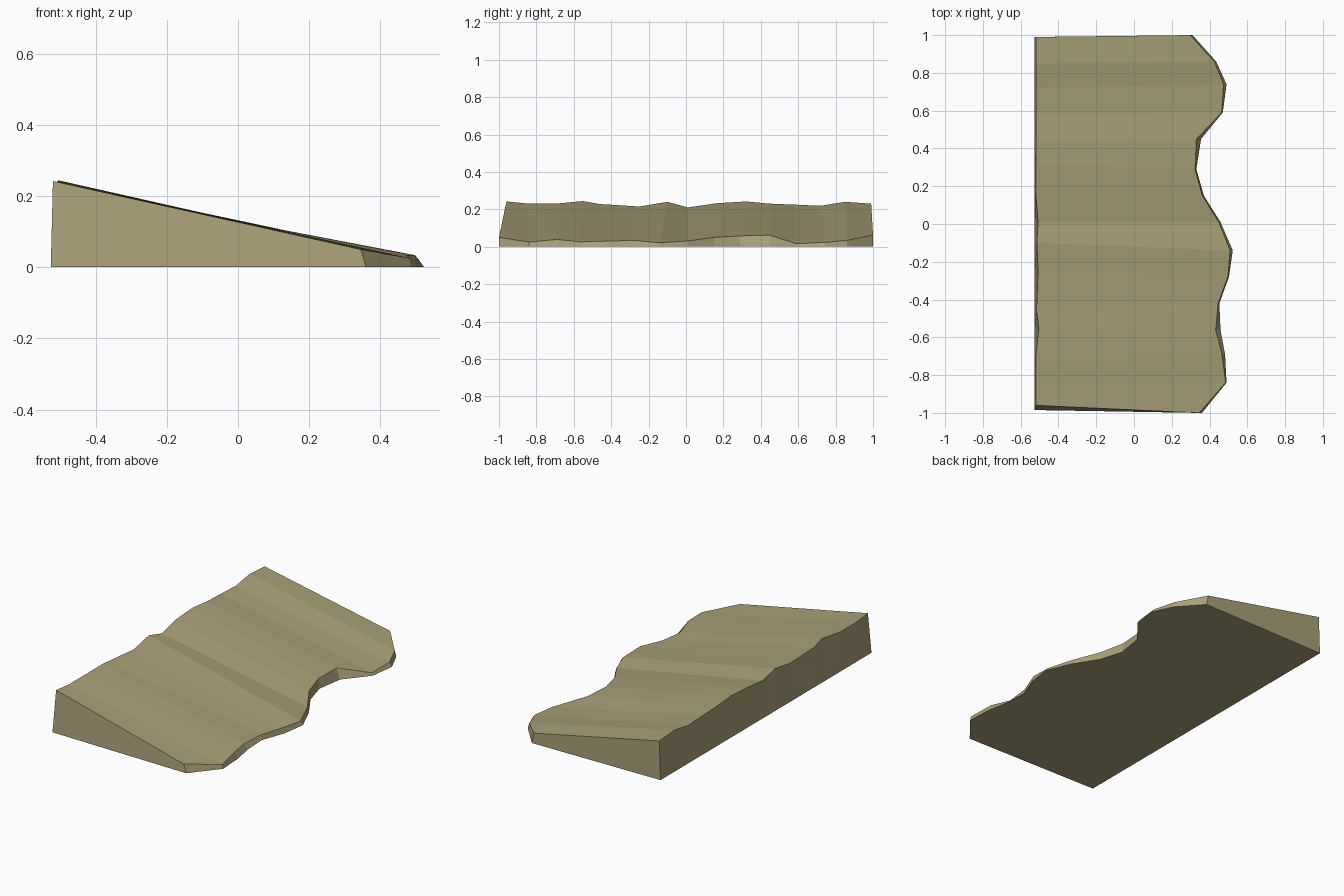
import bpy, bmesh

# Cross-sections along y:
# back y, back top x, back top z, front y, front top x, front top z, front bottom x
STATIONS = [
    (-0.96, -0.520, 0.242, -1.00, 0.345, 0.050, 0.360),
    (-0.84, -0.520, 0.230, -0.84, 0.485, 0.025, 0.490),
    (-0.70, -0.520, 0.230, -0.69, 0.465, 0.039, 0.482),
    (-0.55, -0.504, 0.244, -0.56, 0.432, 0.026, 0.458),
    (-0.46, -0.516, 0.228, -0.42, 0.445, 0.030, 0.452),
    (-0.25, -0.508, 0.215, -0.28, 0.497, 0.034, 0.503),
    (-0.10, -0.514, 0.240, -0.14, 0.508, 0.021, 0.523),
    (0.01, -0.508, 0.210, 0.01, 0.448, 0.031, 0.458),
    (0.16, -0.520, 0.232, 0.15, 0.362, 0.050, 0.370),
    (0.32, -0.520, 0.242, 0.29, 0.323, 0.058, 0.330),
    (0.45, -0.518, 0.230, 0.45, 0.330, 0.062, 0.355),
    (0.58, -0.518, 0.225, 0.59, 0.464, 0.016, 0.470),
    (0.72, -0.518, 0.219, 0.74, 0.474, 0.023, 0.490),
    (0.85, -0.518, 0.240, 0.86, 0.425, 0.034, 0.435),
    (0.99, -0.518, 0.230, 1.00, 0.297, 0.062, 0.310),
]
BACK_X = -0.526

bm = bmesh.new()
rings = []
for i, (yb, xb, zb, yf, xf, zf, xbot) in enumerate(STATIONS):
    y_base = -0.985 if i == 0 else yb
    ring = [(BACK_X, y_base, 0), (xb, yb, zb), (xf, yf, zf), (xbot, yf, 0)]
    rings.append([bm.verts.new(p) for p in ring])

# Back wall, sloped top, thin front lip and underside
for a, b in zip(rings, rings[1:]):
    for k in range(4):
        n = (k + 1) % 4
        bm.faces.new((a[k], a[n], b[n], b[k]))
# End walls
bm.faces.new(rings[0])
bm.faces.new(rings[-1])
bmesh.ops.recalc_face_normals(bm, faces=bm.faces)

mesh = bpy.data.meshes.new("sloped_bank")
bm.to_mesh(mesh)
bm.free()
mat = bpy.data.materials.new("dry_sand")
mat.diffuse_color = (0.40, 0.35, 0.19, 1)
mesh.materials.append(mat)
bank = bpy.data.objects.new("sloped_bank", mesh)
bpy.context.collection.objects.link(bank)
